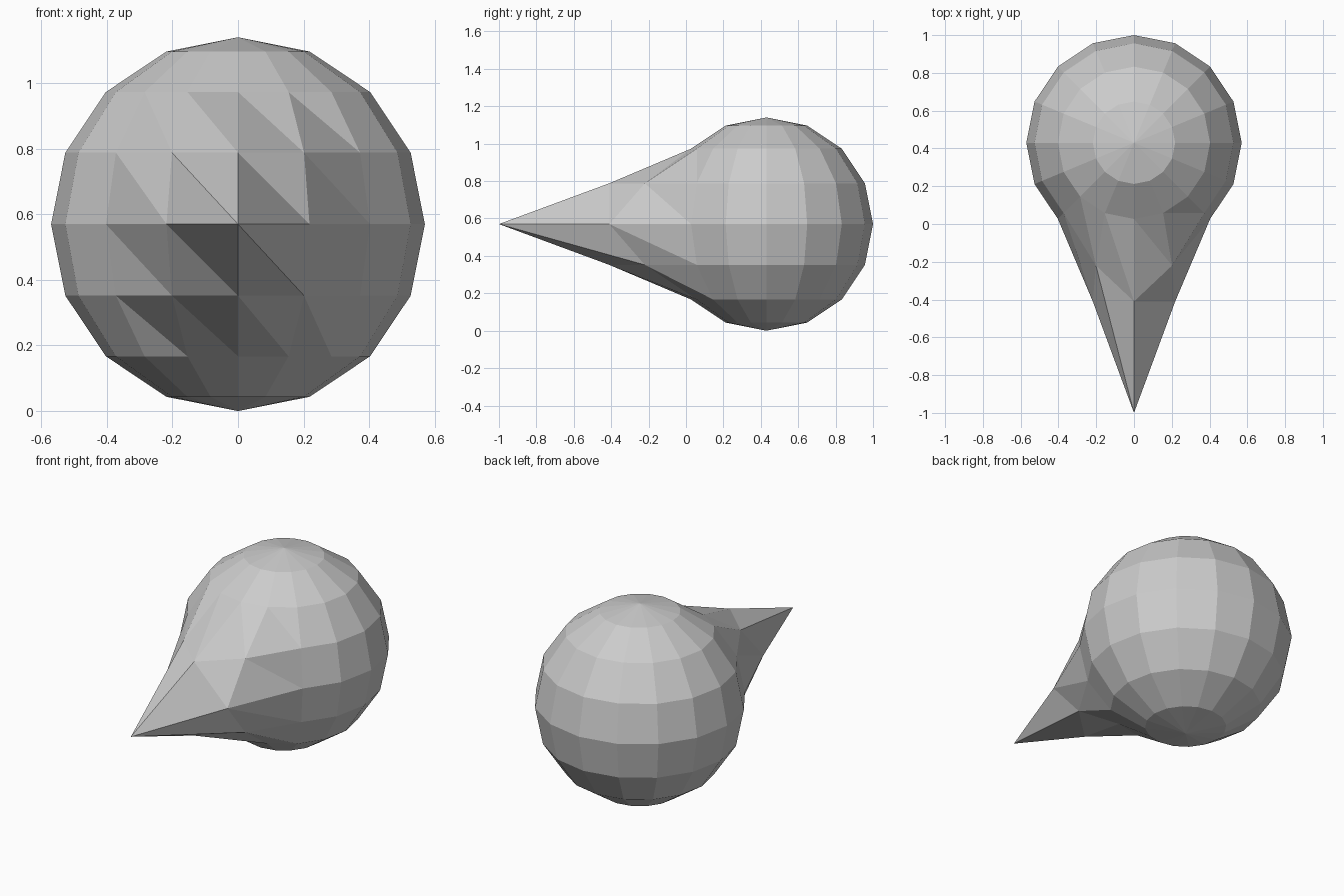
import bpy, bmesh

if "Cube" in bpy.data.objects:
    bpy.data.objects.remove(bpy.data.objects["Cube"])

R = 0.57
CY = 1.0 - R
RING1 = 0.218   # grid spacing of the first ring around the tip

# Low-poly ball: 16 segments, 8 rings
bm = bmesh.new()
bmesh.ops.create_uvsphere(bm, u_segments=16, v_segments=8, radius=R)

# Pull the front pole out into a spike, with its neighbours following
moved = set()
for v in bm.verts:
    x, z = abs(v.co.x), abs(v.co.z)
    if v.co.y > 0 or x > 0.25 or z > 0.25:
        continue
    side, up = x > 0.1, z > 0.1
    if side and up:
        target = -0.22
    elif side or up:
        target = -0.41
    else:
        target = -1.0
    v.co.y = target - CY
    moved.add(v)

# Split the bent quads, all along the same diagonal (upper left to lower right)
quads = {f for v in moved for f in v.link_faces if len(f.verts) == 4}
for f in quads:
    by_height = sorted(f.verts, key=lambda v: v.co.z)
    lower_right = max(by_height[:2], key=lambda v: v.co.x)
    upper_left = min(by_height[2:], key=lambda v: v.co.x)
    bmesh.utils.face_split(f, upper_left, lower_right)

bmesh.ops.recalc_face_normals(bm, faces=bm.faces)
mesh = bpy.data.meshes.new("spiked_ball")
bm.to_mesh(mesh)
bm.free()

ball = bpy.data.objects.new("spiked_ball", mesh)
ball.location = (0, CY, R)
bpy.context.collection.objects.link(ball)
